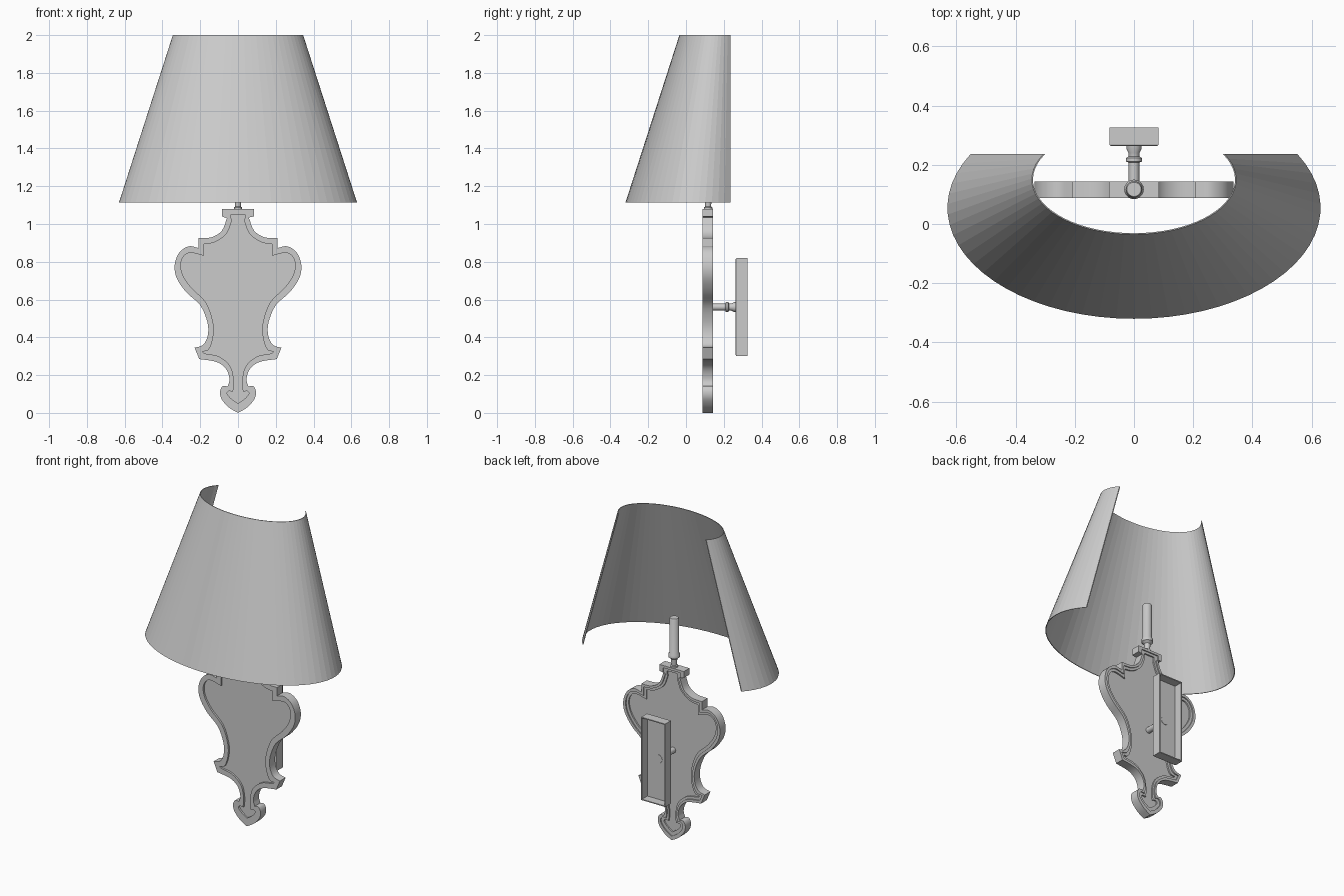
import bpy, bmesh
from math import sin, cos, pi, asin
from mathutils import Vector

if "Cube" in bpy.data.objects:
    bpy.data.objects.remove(bpy.data.objects["Cube"])


def make(name, bm, smooth=None):
    bmesh.ops.recalc_face_normals(bm, faces=bm.faces)
    me = bpy.data.meshes.new(name)
    bm.to_mesh(me)
    bm.free()
    ob = bpy.data.objects.new(name, me)
    bpy.context.collection.objects.link(ob)
    if smooth:
        bpy.ops.object.select_all(action='DESELECT')
        ob.select_set(True)
        bpy.context.view_layer.objects.active = ob
        bpy.ops.object.shade_smooth_by_angle(angle=smooth)
    return ob


def skin(bm, rings, closed=True, caps=True):
    rows = [[bm.verts.new(p) for p in r] for r in rings]
    n = len(rows[0])
    for a, b in zip(rows, rows[1:]):
        for i in range(n if closed else n - 1):
            j = (i + 1) % n
            bm.faces.new((a[i], a[j], b[j], b[i]))
    if caps:
        bm.faces.new(rows[0])
        bm.faces.new(rows[-1])


def outline(runs, sub=4):
    """Smooth curve through each run, sharp corner between runs, mirrored in x."""
    out = [Vector(runs[0][0])]
    for k, run in enumerate(runs):
        p = [Vector(q) for q in run]
        if k:
            p.insert(0, out[-1].copy())
        if len(p) == 2:
            out.append(p[1])
            continue
        p = [2 * p[0] - p[1]] + p + [2 * p[-1] - p[-2]]
        for i in range(1, len(p) - 2):
            a, b, c, d = p[i - 1:i + 3]
            for s in range(1, sub + 1):
                t = s / sub
                out.append(0.5 * (2 * b + (c - a) * t + (2 * a - 5 * b + 4 * c - d) * t * t
                                  + (3 * b - a - 3 * c + d) * t ** 3))
    return out + [Vector((-q.x, q.y)) for q in reversed(out[1:])]


def lathe(name, profile, place, n=20):
    bm = bmesh.new()
    skin(bm, [[place(r * cos(2 * pi * i / n), r * sin(2 * pi * i / n), h)
               for i in range(n)] for r, h in profile])
    return make(name, bm, 0.6)


# ornamental back plate with a raised rim
outer = outline([
    [(0, 0), (.05, .03), (.088, .075), (.095, .115), (.08, .142), (.055, .14)],
    [(.045, .18), (.065, .235), (.115, .27), (.205, .285)],
    [(.23, .345)],
    [(.185, .36), (.16, .41), (.162, .48), (.2, .57), (.275, .64), (.325, .715),
     (.335, .785), (.31, .85), (.26, .882), (.21, .873)],
    [(.21, .925)],
    [(.14, .93), (.085, .965), (.057, 1.035)],
    [(.085, 1.04)], [(.085, 1.08)]])
inner = outline([
    [(0, .05), (.03, .07), (.052, .092), (.058, .105), (.048, .115), (.026, .112)],
    [(.022, .17), (.04, .245), (.1, .298), (.18, .315)],
    [(.19, .325)],
    [(.155, .335), (.132, .4), (.132, .48), (.17, .585), (.245, .66), (.29, .725),
     (.303, .785), (.287, .83), (.25, .848), (.18, .832)],
    [(.18, .893)],
    [(.12, .905), (.06, .95), (.032, 1.02)],
    [(.036, 1.03)], [(.036, 1.05)]])
mid = [a.lerp(b, 0.5) for a, b in zip(outer, inner)]
F, B = 0.087, 0.143
bm = bmesh.new()
skin(bm, [[(p.x, y, p.y) for p in loop] for loop, y in (
    (inner, F + .012), (inner, F), (outer, F), (outer, B),
    (mid, B), (mid, B - .007), (inner, B - .007), (inner, B - .016))])
make("back_plate", bm, 0.5)

# lamp holder: neck, collar and tube
lathe("lamp_holder", [(.022, 1.07), (.022, 1.088), (.016, 1.092), (.018, 1.13), (.026, 1.137),
                      (.033, 1.142), (.033, 1.16), (.028, 1.168), (.028, 1.38), (.024, 1.387)],
      lambda a, b, h: (a, 0.117 + b, h))

# turned arm joining plate and wall box
lathe("wall_arm", [(.018, .12), (.018, .208), (.027, .211), (.027, .223), (.018, .228),
                   (.019, .24), (.026, .255), (.026, .274)],
      lambda a, b, h: (a, h, 0.56 + b))

# wall box: shallow tray, open to the wall
def rect(w, z0, z1, y, inset=0):
    w, z0, z1 = w - inset, z0 + inset, z1 - inset
    return [(-w, y, z0), (w, y, z0), (w, y, z1), (-w, y, z1)]

box = (.083, .30, .82)
bm = bmesh.new()
skin(bm, [rect(*box, .263, .006), rect(*box, .265, .002), rect(*box, .269), rect(*box, .325),
          rect(*box, .325, .006), rect(*box, .272, .006)])
make("wall_box", bm)

# half shade: tapered elliptical shell cut flat at the back
N = 44
def arc(rx, ry, cy, z, back=.236):
    a = asin((back - cy) / ry)
    return [(rx * cos(t), cy + ry * sin(t), z)
            for t in (a - (pi + 2 * a) * i / N for i in range(N + 1))]

T = .004
bm = bmesh.new()
rings = [arc(.63, .375, .055, 1.115), arc(.345, .185, .15, 2.0),
         arc(.345 - T, .185 - T, .15, 2.0), arc(.63 - T, .375 - T, .055, 1.115)]
skin(bm, rings + rings[:1], closed=False, caps=False)
bmesh.ops.remove_doubles(bm, verts=bm.verts, dist=1e-5)
bmesh.ops.holes_fill(bm, edges=[e for e in bm.edges if e.is_boundary], sides=4)
make("lamp_shade", bm)
